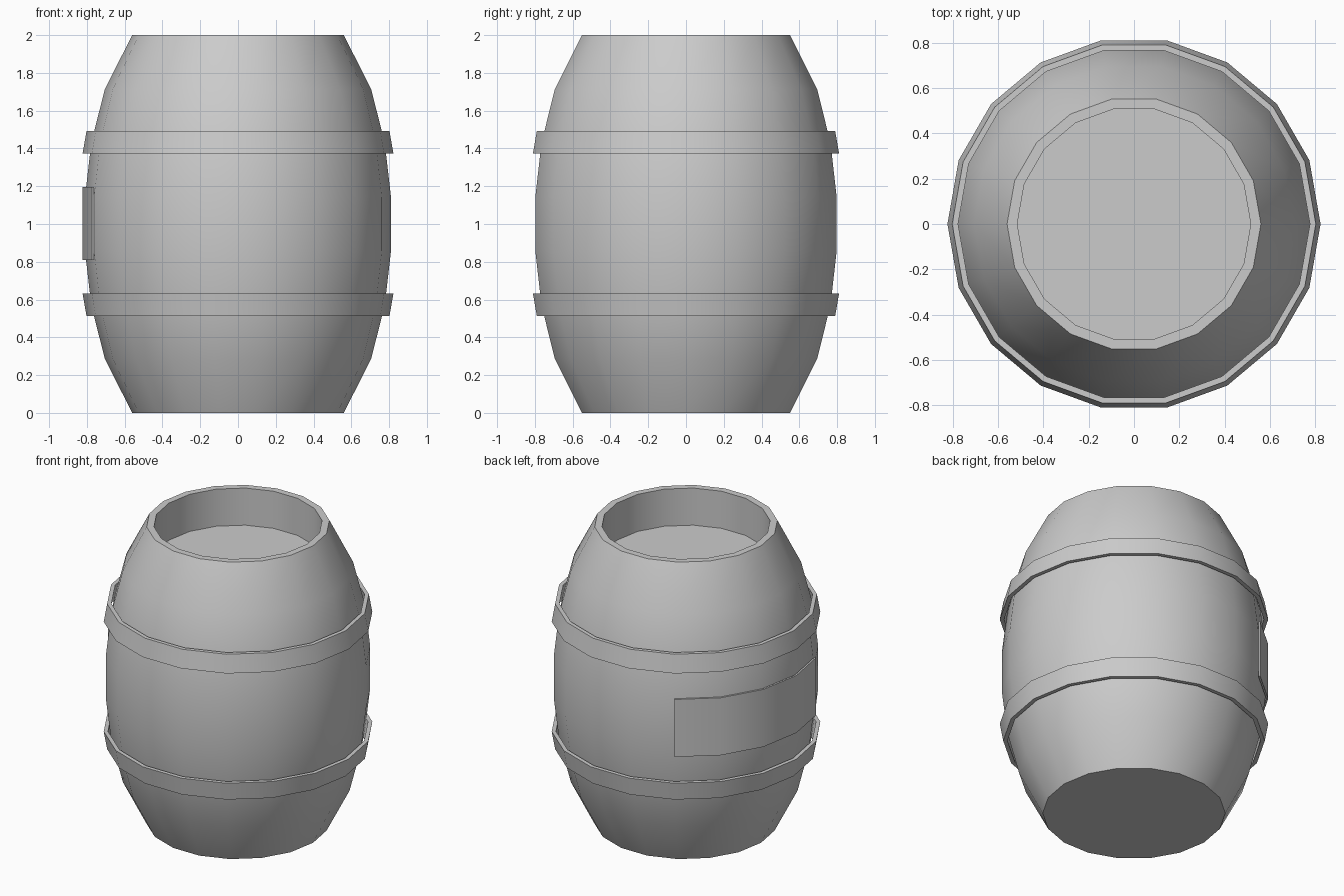
import bpy, bmesh
from math import cos, sin, radians

if "Cube" in bpy.data.objects:
    bpy.data.objects.remove(bpy.data.objects["Cube"])

SIDES = 18
STEP = 360 / SIDES


def finish(bm, name):
    bmesh.ops.remove_doubles(bm, verts=bm.verts, dist=1e-5)
    bmesh.ops.recalc_face_normals(bm, faces=bm.faces)
    mesh = bpy.data.meshes.new(name)
    bm.to_mesh(mesh)
    bm.free()
    ob = bpy.data.objects.new(name, mesh)
    bpy.context.collection.objects.link(ob)
    bpy.ops.object.select_all(action='DESELECT')
    ob.select_set(True)
    bpy.context.view_layer.objects.active = ob
    bpy.ops.object.shade_smooth_by_angle(angle=radians(30))
    return ob


def lathe(name, profile, start=0, count=SIDES, closed=True, flat_ends=False):
    """Sweep an (r, z) profile around z; a partial sweep gets end caps."""
    bm = bmesh.new()
    full = count == SIDES
    rings = []
    for i in range(count if full else count + 1):
        a = radians(start + i * STEP)
        rings.append([bm.verts.new((r * cos(a), r * sin(a), z)) for r, z in profile])
    n = len(profile)
    for i in range(count):
        p, q = rings[i], rings[(i + 1) % len(rings)]
        for k in range(n if closed else n - 1):
            m = (k + 1) % n
            bm.faces.new((p[k], q[k], q[m], p[m]))
    if not full:
        bm.faces.new(rings[0])
        bm.faces.new(rings[-1])
    if flat_ends:
        bm.faces.new([ring[0] for ring in rings])
        bm.faces.new([ring[-1] for ring in rings])
    return finish(bm, name)


# Barrel body: bulging staves, rim and recessed lid
half = [0.56, 0.705, 0.777, 0.81]
radii = half + half[::-1]
body = [(r, i * 2 / 7) for i, r in enumerate(radii)]
lathe("barrel_body", body + [(0.515, 2.0), (0.515, 1.75)], closed=False, flat_ends=True)

# Two tapered hoops, mirrored about mid height
hoop = [(0.797, 1.372), (0.823, 1.372), (0.802, 1.492), (0.776, 1.492)]
lathe("upper_hoop", hoop)
lathe("lower_hoop", [(r, 2.005 - z) for r, z in hoop])

# Curved label plate on the left and back
plate = [(0.811, 0.81), (0.823, 0.81), (0.823, 1.197), (0.811, 1.197)]
lathe("label_plate", plate, start=120, count=4)
